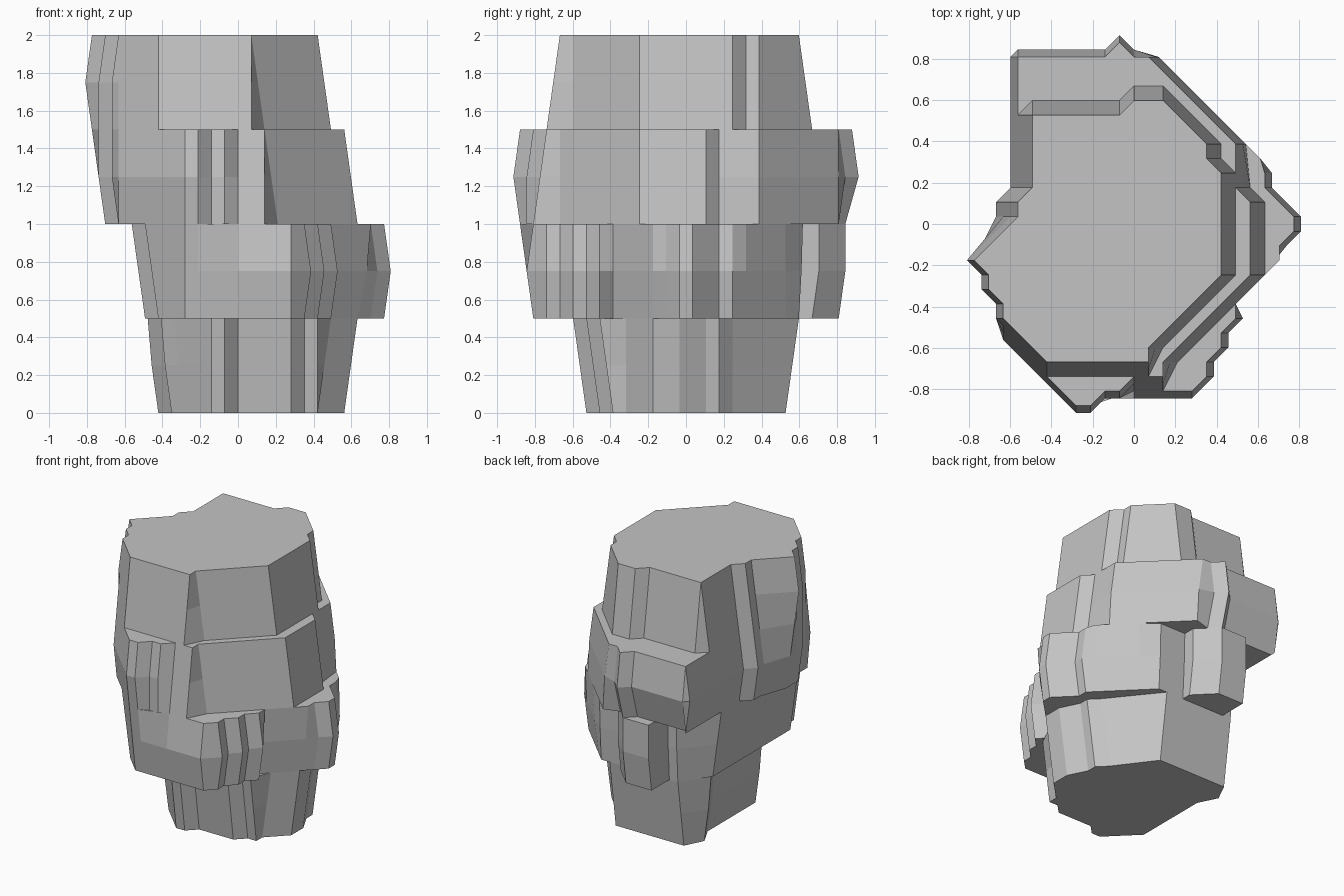
import bpy
import bmesh

cube = bpy.data.objects.get("Cube")
if cube:
    bpy.data.objects.remove(cube)

STEP = 0.0703   # spacing of the grid the outlines snap to

# Direction in which each run of an outline slopes
FRONT, RIGHT, BACK, LEFT = (0, -1), (1, 0), (0, 1), (-1, 0)
SLOPES = {"front": FRONT, "steps": FRONT, "lip": FRONT,
          "right": RIGHT, "recess": RIGHT, "bulge": RIGHT, "diagonal": RIGHT,
          "back": BACK, "left": LEFT, "peak": LEFT, "flank": LEFT}

stone = bpy.data.materials.new("grey_stone")
stone.use_nodes = True
grey = (0.55, 0.55, 0.55, 1)
stone.diffuse_color = grey
shader = next(n for n in stone.node_tree.nodes if n.type == 'BSDF_PRINCIPLED')
shader.inputs["Base Color"].default_value = grey


def tier(name, runs, rings):
    """Loft an outline, given as runs, through rings of (z, offset per run)."""
    bm = bmesh.new()
    loops = []
    for z, *offsets in rings:
        loop = []
        for (side, points), offset in zip(runs.items(), offsets):
            sx, sy = SLOPES[side]
            for x, y in points:
                loop.append(bm.verts.new(((x + sx * offset) * STEP,
                                          (y + 0.5 + sy * offset) * STEP, z)))
        loops.append(loop)
    count = len(loops[0])
    for below, above in zip(loops, loops[1:]):
        for i in range(count):
            j = (i + 1) % count
            bm.faces.new((below[i], below[j], above[j], above[i]))
    bm.faces.new(loops[0][::-1])
    bm.faces.new(loops[-1])
    bmesh.ops.remove_doubles(bm, verts=bm.verts, dist=0.001)
    bmesh.ops.recalc_face_normals(bm, faces=bm.faces)
    mesh = bpy.data.meshes.new(name)
    bm.to_mesh(mesh)
    bm.free()
    mesh.materials.append(stone)
    obj = bpy.data.objects.new(name, mesh)
    bpy.context.collection.objects.link(obj)


# Narrow foot of the rock
tier("foot_tier", {
    "front": [(-2, -8), (-1, -8), (0, -7), (4, -7), (5, -6), (6, -6)],
    "right": [(6, -5), (8, -3), (8, -1), (7, 1), (7, 2), (6, 3)],
    "back": [(3, 7), (-5, 7)],
    "left": [(-6, 5), (-5, 3), (-5, -3), (-5, -5), (-4, -6)],
}, [(0, 0, 0, 0, 0), (0.25, 0.5, 0.5, 0.5, 0.5), (0.5, 1, 1, 1, 0.8)])

# Lower bulge, widest on one side
tier("lower_tier", {
    "front": [(-4, -12.5), (-3, -12.5)],
    "lip": [(0, -12), (4, -12)],
    "right": [(5, -11), (5, -10), (6, -9), (6, -8), (7, -7)],
    "recess": [(7, -6), (10, -3)],
    "bulge": [(10, -2), (11, -1), (11, 0), (9, 2), (9, 3)],
    "diagonal": [(8, 4), (5, 7)],
    "back": [(4, 8), (-5, 8)],
    "left": [(-8, 5), (-8, -8), (-7, -9), (-7, -10)],
}, [(0.5, -0.5, 0, 0, -1, 0, 0, 0, -1),
    (0.75, 0, 0.5, 0.5, -0.3, 0.5, 0.5, 0.2, -0.5),
    (1, 0.5, 0, 0, 0, 0, 0.7, 0.3, 0)])

# Small block on the back of the lower bulge
tier("back_block", {
    "front": [(-4, 6), (1, 6)],
    "back": [(1, 9), (0, 10), (-1, 11), (-4, 11)],
}, [(0.5, 0, 0), (0.75, 0, 0.5), (1, 0, 0.5)])

# Upper bulge, widest at front and back
tier("upper_tier", {
    "front": [(-9, -8), (-6, -11), (-4, -13), (-3, -13)],
    "steps": [(-2, -12), (-1, -12)],
    "lip": [(0, -11), (2, -11)],
    "right": [(2, -10), (8, -4), (8, 1), (7, 2)],
    "diagonal": [(7, 5), (1, 11)],
    "back": [(0, 11), (-1, 12), (-2, 11), (-8, 11)],
    "left": [(-8, 11), (-8, 2), (-9, 1), (-9, 0)],
    "peak": [(-11, -3)],
    "flank": [(-10, -4), (-10, -5), (-9, -6), (-9, -7)],
}, [(1, 0, 0.5, 1, 1, 0.7, -0.5, 0, -1, 0),
    (1.25, 0.5, 0.5, 0.5, 0.5, 0.5, 0.5, 0.5, -0.5, 0.5),
    (1.5, 0, 0, 0, 0, 0, 0, 0, 0, 0.5)])

# Crown with a flat top
tier("crown_tier", {
    "front": [(-9, -7), (-6, -10), (1, -10)],
    "right": [(1, -9), (6, -4), (6, 3), (5, 4), (5, 5)],
    "back": [(2, 8), (0, 8), (-1, 7), (-7, 7)],
    "left": [(-7, 7), (-7, 2), (-8, 1), (-8, 0)],
    "peak": [(-11, -3)],
    "flank": [(-10, -4), (-10, -5), (-9, -6), (-9, -7)],
}, [(1.5, 1, 1, 1, 1, 0, 0.5), (1.75, 0.5, 0.5, 0.5, 0.5, 0.5, 0.5),
    (2, 0, 0, 0, 0, 0, 0)])
